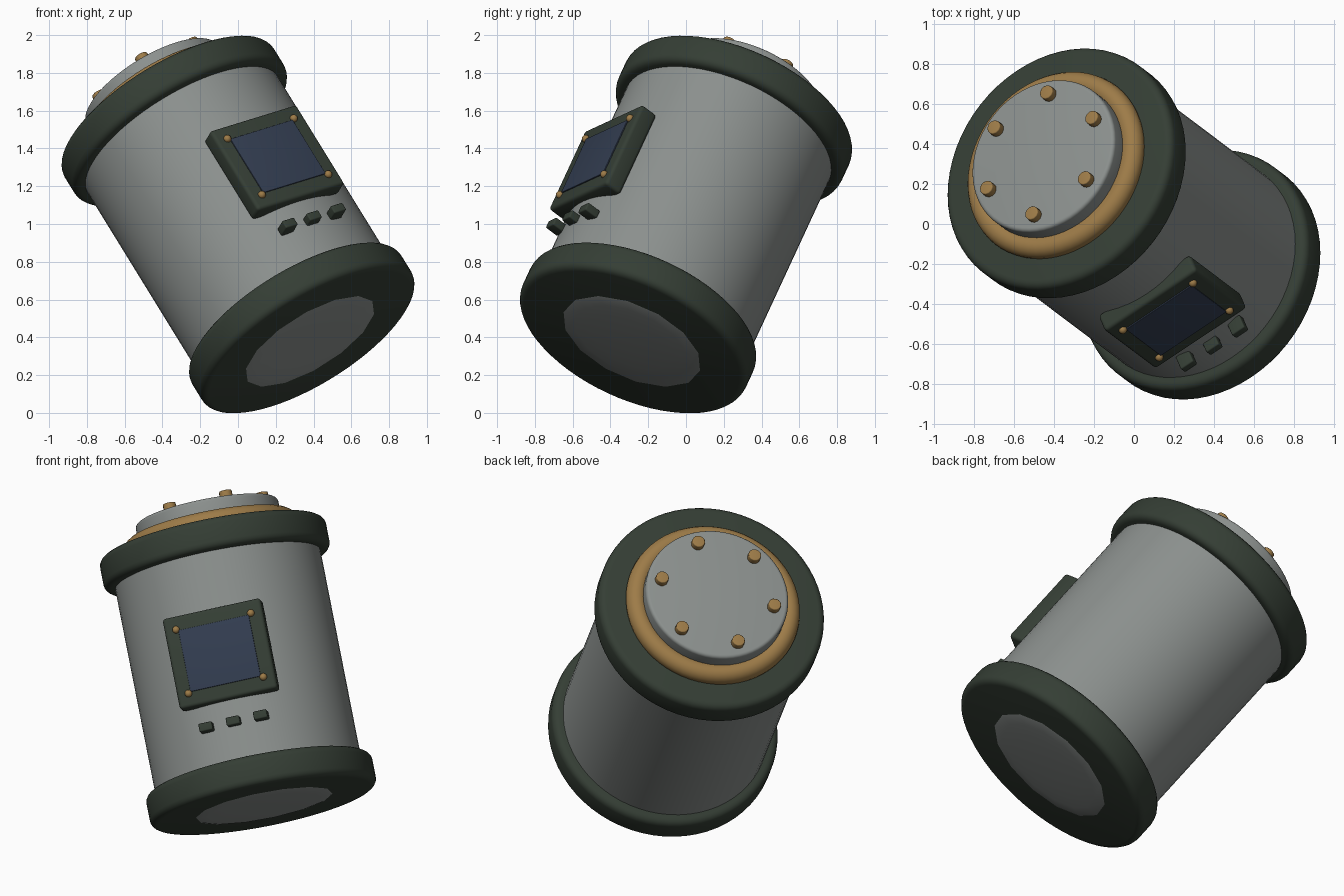
import bpy, bmesh, math
from mathutils import Matrix, Vector

cube = bpy.data.objects.get("Cube")
if cube:
    bpy.data.objects.remove(cube, do_unlink=True)


def material(name, colour):
    m = bpy.data.materials.new(name)
    m.use_nodes = True
    rgba = (*colour, 1)
    m.diffuse_color = rgba
    m.node_tree.nodes["Principled BSDF"].inputs["Base Color"].default_value = rgba
    return m


GREY = material("steel grey", (0.26, 0.28, 0.27))
GREEN = material("dark green", (0.035, 0.048, 0.035))
BRASS = material("brass", (0.34, 0.2, 0.065))
BLUE = material("screen blue", (0.032, 0.046, 0.08))

# Tilted frame: local z runs along the canister, local -y faces the screen
axis = Vector((-0.488, 0.367, 0.792)).normalized()
side = Vector((0.803, 0.539, 0.252))
side = (side - axis * side.dot(axis)).normalized()
back = axis.cross(side)
TILT = Matrix((side, back, axis)).transposed().to_4x4()
TILT.translation = (0, 0, 0.9975)


def finish(bm, name, mat, bevel=0.0):
    if bevel:
        edges = [e for e in bm.edges if e.calc_face_angle(0) > 1]
        bmesh.ops.bevel(bm, geom=edges, offset=bevel, segments=4,
                        profile=0.5, affect='EDGES')
    mesh = bpy.data.meshes.new(name)
    bm.to_mesh(mesh)
    bm.free()
    mesh.materials.append(mat)
    ob = bpy.data.objects.new(name, mesh)
    bpy.context.collection.objects.link(ob)
    ob.matrix_world = TILT
    bpy.ops.object.select_all(action='DESELECT')
    ob.select_set(True)
    bpy.context.view_layer.objects.active = ob
    bpy.ops.object.shade_smooth_by_angle(angle=math.radians(40))
    return ob


def disc(name, mat, radius, low, high, bevel=0.0, x=0, y=0, sides=64):
    bm = bmesh.new()
    bmesh.ops.create_cone(bm, cap_ends=True, segments=sides, radius1=radius,
                          radius2=radius, depth=high - low,
                          matrix=Matrix.Translation((x, y, (low + high) / 2)))
    return finish(bm, name, mat, bevel)


def box(name, mat, x, z, width, height, inner, outer, bevel):
    """Box lying between two distances in front of the canister axis."""
    bm = bmesh.new()
    place = Matrix.Translation((x, -(inner + outer) / 2, z))
    bmesh.ops.create_cube(bm, size=1, matrix=place @ Matrix.Diagonal(
        (width, outer - inner, height, 1)))
    return finish(bm, name, mat, bevel)


def ball(name, mat, centre, size, segments=16):
    bm = bmesh.new()
    bmesh.ops.create_uvsphere(bm, u_segments=segments, v_segments=10, radius=1,
                              matrix=Matrix.Translation(centre) @ Matrix.Diagonal((*size, 1)))
    return finish(bm, name, mat)


# Canister body and its two collars
disc("body", GREY, 0.59, -0.72, 0.72)
for name, z in (("bottom_collar", -0.6915), ("top_collar", 0.6915)):
    disc(name, GREEN, 0.65, z - 0.09, z + 0.09, 0.04)

# Shallow dome under the base
ball("base_dome", GREY, (0, 0, -0.78), (0.40, 0.40, 0.015), 14)

# Brass seal ring
bpy.ops.mesh.primitive_torus_add(major_radius=0.44, minor_radius=0.06,
                                 major_segments=64, minor_segments=16)
seal = bpy.context.object
seal.name = "seal_ring"
seal.data.materials.append(BRASS)
seal.matrix_world = TILT @ Matrix.Translation((0, 0, 0.80))
bpy.ops.object.shade_smooth_by_angle(angle=math.radians(40))

# Lid with six bolts
disc("lid", GREY, 0.41, 0.76, 0.94, 0.02)
for i in range(6):
    a = i * math.pi / 3
    disc(f"lid_bolt_{i + 1}", BRASS, 0.037, 0.92, 0.98, 0.006,
         0.327 * math.cos(a), 0.327 * math.sin(a), 12)

# Screen panel with corner rivets
box("screen_frame", GREEN, 0, 0.005, 0.57, 0.53, 0.53, 0.635, 0.02)
box("screen", BLUE, 0, 0.005, 0.41, 0.36, 0.634, 0.642, 0.003)
for i, (sx, sz) in enumerate(((-1, -1), (1, -1), (-1, 1), (1, 1))):
    ball(f"screen_rivet_{i + 1}", BRASS,
         (sx * 0.218, -0.637, 0.005 + sz * 0.187), (0.021, 0.021, 0.021))

# Row of buttons
for i in (-1, 0, 1):
    box(f"button_{i + 2}", GREEN, i * 0.159, -0.389, 0.078, 0.048, 0.56, 0.642, 0.008)
